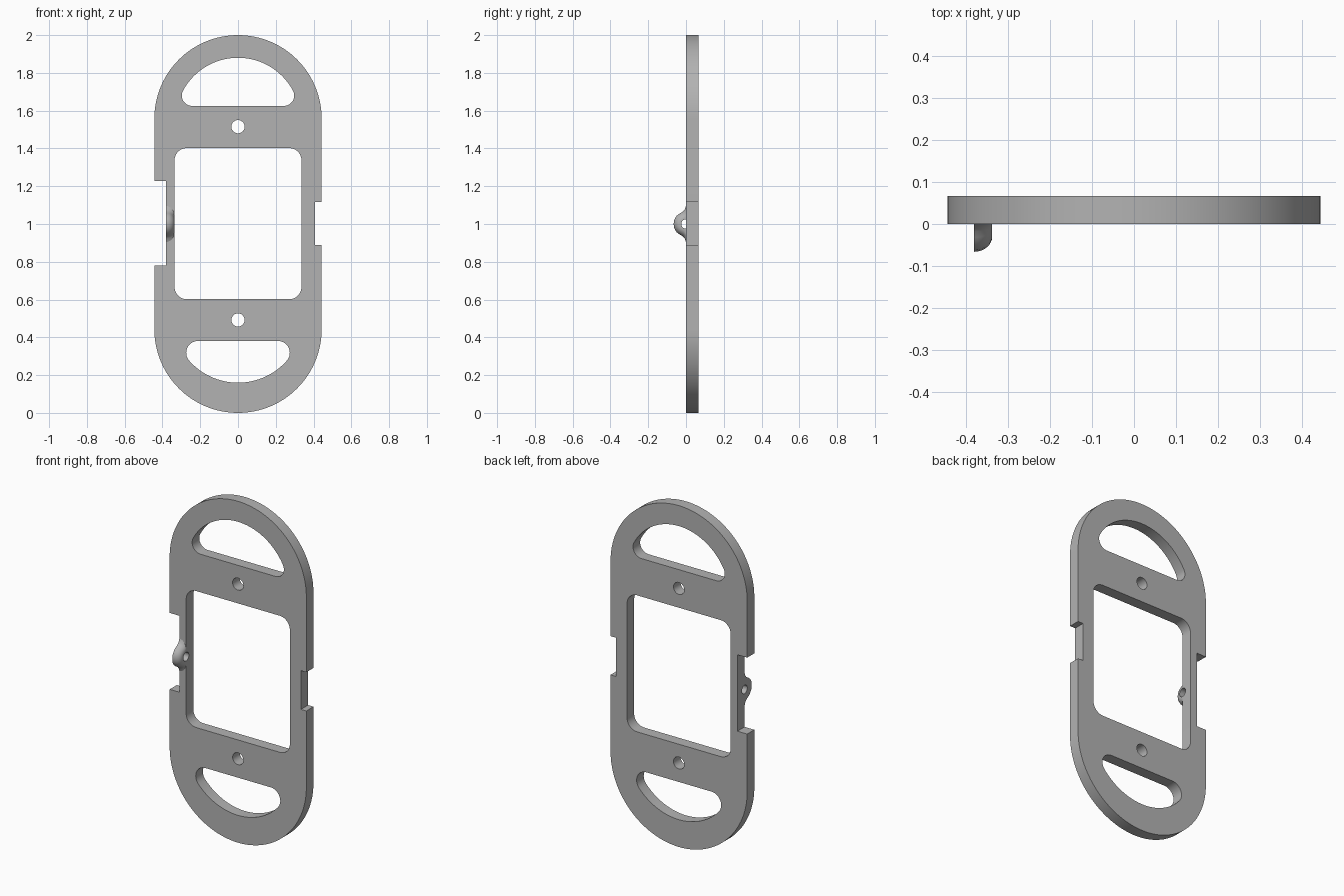
import bpy, bmesh
from math import sin, cos, pi, sqrt, atan2
from mathutils import Matrix

cube = bpy.data.objects.get("Cube")
if cube:
    bpy.data.objects.remove(cube)

grey = bpy.data.materials.new("plain grey")
grey.use_nodes = True
color = (0.45, 0.45, 0.45, 1)
grey.diffuse_color = color
grey.node_tree.nodes["Principled BSDF"].inputs["Base Color"].default_value = color

THICK, HALF_W = 0.066, 0.443
LUG_X, LUG_W = -0.38, 0.043


def arc(cx, cz, r, a0, a1, n):
    return [(cx + r * cos(a0 + (a1 - a0) * i / n), cz + r * sin(a0 + (a1 - a0) * i / n))
            for i in range(n + 1)]


def strap_slot(flat, crown, big, r):
    """D-shaped slot: a flat edge, a large crown arc and two filleted corners."""
    s = 1 if crown > flat else -1
    height = abs(crown - flat)
    mid = height - big                      # crown arc centre above the flat edge
    dz = r - mid
    cx = sqrt((big - r) ** 2 - dz ** 2)
    a = atan2(dz, cx)                       # where the fillet meets the crown
    pts = arc(cx, r, r, -pi / 2, a, 16) + arc(0, mid, big, a, pi - a, 48)[1:-1]
    pts += arc(-cx, r, r, pi - a, 1.5 * pi, 16)
    return [(x, flat + s * z) for x, z in pts]


def rounded_window(w, z0, z1, r):
    pts = []
    for i, (x, z) in enumerate([(w - r, z1 - r), (r - w, z1 - r), (r - w, z0 + r), (w - r, z0 + r)]):
        pts += arc(x, z, r, i * pi / 2, (i + 1) * pi / 2, 12)
    return pts


def mesh_object(name, bm):
    bmesh.ops.recalc_face_normals(bm, faces=bm.faces)
    me = bpy.data.meshes.new(name)
    bm.to_mesh(me)
    bm.free()
    me.materials.append(grey)
    ob = bpy.data.objects.new(name, me)
    bpy.context.collection.objects.link(ob)
    return ob


# Plate outline: two half-round ends with a notch cut into each long side
outline = arc(0, 2 - HALF_W, HALF_W, 0, pi, 64)
outline += [(-HALF_W, 1.228), (LUG_X, 1.228), (LUG_X, 0.78), (-HALF_W, 0.78)]
outline += arc(0, HALF_W, HALF_W, pi, 2 * pi, 64)
outline += [(HALF_W, 0.89), (0.408, 0.89), (0.408, 1.117), (HALF_W, 1.117)]

loops = [outline,
         strap_slot(1.625, 1.88, 0.33, 0.055),
         strap_slot(0.381, 0.16, 0.345, 0.063),
         rounded_window(0.336, 0.602, 1.402, 0.065)]
loops += [arc(0, z, 0.035, 0, 2 * pi, 32)[:-1] for z in (1.515, 0.492)]

# Filled outline extruded to the plate thickness
curve = bpy.data.curves.new("plate_profile", "CURVE")
curve.dimensions = "2D"
curve.fill_mode = "BOTH"
curve.extrude = THICK / 2
for pts in loops:
    sp = curve.splines.new("POLY")
    sp.points.add(len(pts) - 1)
    for p, (x, z) in zip(sp.points, pts):
        p.co = (x, z, 0, 1)
    sp.use_cyclic_u = True
profile = bpy.data.objects.new("plate_profile", curve)
bpy.context.collection.objects.link(profile)
bpy.context.view_layer.update()
bm = bmesh.new()
flat = bpy.data.meshes.new_from_object(profile.evaluated_get(bpy.context.evaluated_depsgraph_get()))
bm.from_mesh(flat)
bpy.data.objects.remove(profile)
bpy.data.meshes.remove(flat)
bmesh.ops.remove_doubles(bm, verts=bm.verts, dist=0.00005)
bm.transform(Matrix.Translation((0, THICK / 2, 0)) @ Matrix.Rotation(pi / 2, 4, "X"))
plate = mesh_object("plate", bm)

# Lug: flared bump, flat on the outside and rounded over towards the window
half = [(0.095, 0.01), (0.095, 0), (0.077, -0.007), (0.065, -0.017), (0.057, -0.032),
        (0.043, -0.05), (0.023, -0.062)]
bump = half + [(0, -0.066)] + [(-z, y) for z, y in reversed(half)]
bm = bmesh.new()
rings = []
for i in range(9):
    t = i / 8 * pi / 2
    s = 0.45 + 0.55 * cos(t)
    rings.append([bm.verts.new((LUG_X + LUG_W * sin(t), y * s if y < 0 else y, 1 + z * s))
                  for z, y in bump])
n = len(bump)
for a, b in zip(rings, rings[1:]):
    for j in range(n):
        k = (j + 1) % n
        bm.faces.new((a[j], a[k], b[k], b[j]))
bm.faces.new(rings[0])
bm.faces.new(rings[-1])
lug = mesh_object("lug", bm)

# Cord hole running sideways through the lug and the rail behind it
bm = bmesh.new()
bmesh.ops.create_cone(bm, cap_ends=True, segments=32, radius1=0.025, radius2=0.025, depth=0.08,
                      matrix=Matrix.Translation((-0.358, 0, 1)) @ Matrix.Rotation(pi / 2, 4, "Y"))
cutter = mesh_object("cord_hole_cutter", bm)
cutter.hide_render = True
cutter.hide_viewport = True

for ob in (plate, lug):
    mod = ob.modifiers.new("cord_hole", "BOOLEAN")
    mod.operation = "DIFFERENCE"
    mod.solver = "EXACT"
    mod.object = cutter
    bpy.ops.object.select_all(action="DESELECT")
    ob.select_set(True)
    bpy.context.view_layer.objects.active = ob
    bpy.ops.object.modifier_apply(modifier=mod.name)
    bpy.ops.object.shade_smooth_by_angle(angle=pi / 6)
bpy.data.objects.remove(cutter)
